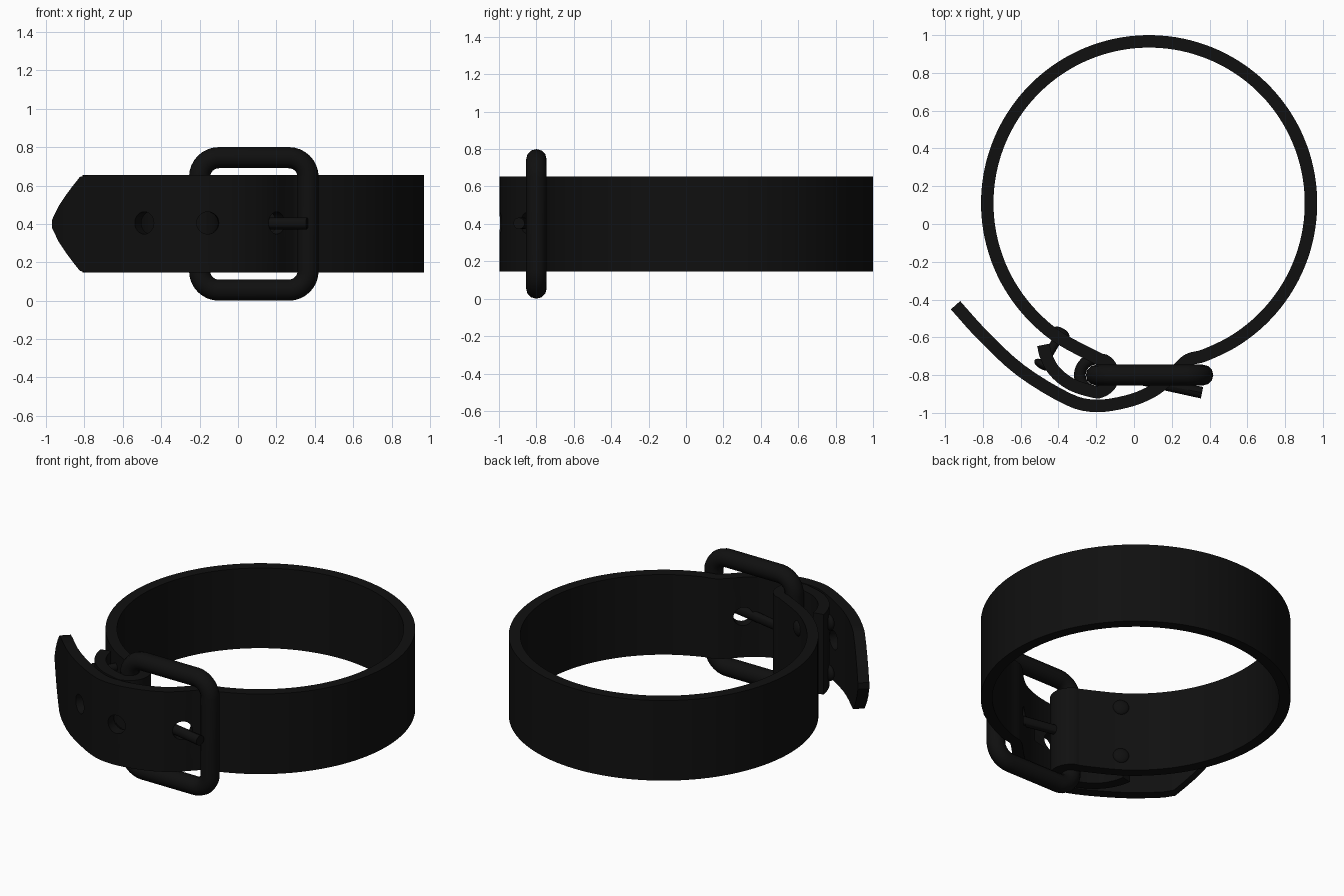
import bpy, bmesh, math
from mathutils import Vector

cube = bpy.data.objects.get("Cube")
if cube:
    bpy.data.objects.remove(cube, do_unlink=True)

MID = 0.4            # height of the strap's centre line
HALF = 0.254         # half strap width
THICK = 0.033        # half strap thickness
BAR = Vector((-0.2, -0.8))


def material(name, value):
    m = bpy.data.materials.new(name)
    m.use_nodes = True
    colour = (value, value, value, 1)
    m.diffuse_color = colour
    m.node_tree.nodes["Principled BSDF"].inputs["Base Color"].default_value = colour
    return m


BLACK = material("black", 0.005)


def select(ob):
    bpy.ops.object.select_all(action='DESELECT')
    ob.select_set(True)
    bpy.context.view_layer.objects.active = ob


def finish(ob, name):
    """Apply everything, name, colour and smooth the part."""
    select(ob)
    bpy.ops.object.convert(target='MESH')
    ob.name = name
    ob.data.materials.clear()
    ob.data.materials.append(BLACK)
    bpy.ops.object.shade_smooth_by_angle(angle=math.radians(35))
    return ob


def arc(centre, r, start, end, count):
    angles = [math.radians(start + (end - start) * i / (count - 1)) for i in range(count)]
    return [Vector((centre[0] + r * math.cos(a), centre[1] + r * math.sin(a))) for a in angles]


def smooth_path(points, steps):
    """Catmull-Rom curve through the points."""
    p = [points[0] * 2 - points[1]] + points + [points[-1] * 2 - points[-2]]
    out = []
    for a, b, c, d in zip(p, p[1:], p[2:], p[3:]):
        for i in range(steps):
            t = i / steps
            out.append(0.5 * (2 * b + (c - a) * t + (2 * a - 5 * b + 4 * c - d) * t * t
                              + (3 * b - a - 3 * c + d) * t ** 3))
    return out + [points[-1]]


def half_width(x):
    """Full strap width, narrowing to a blunt point at the free end."""
    if x > -0.8:
        return HALF
    u = min(1, (-0.8 - x) / 0.145)
    return 0.02 + 0.225 * (1 - u) ** 0.8


# Strap: folded end, wrap round the buckle bar, big loop, then the free end
fold = [Vector(p) for p in ((-0.48, -0.64), (-0.465, -0.70), (-0.42, -0.78), (-0.33, -0.85))]
wrap = arc(BAR, 0.089, -95, 85, 9)
loop = arc((0.08, 0.11), 0.857, 237, -70, 30)
tail = [Vector(p) for p in (
    (0.29, -0.718), (0.235, -0.765), (0.16, -0.84), (0.08, -0.895), (-0.04, -0.94),
    (-0.2, -0.963), (-0.35, -0.927), (-0.6, -0.775), (-0.8, -0.59), (-0.945, -0.43))]
path = smooth_path(fold + wrap + loop + tail, 4)

bm = bmesh.new()
rings = []
for i, p in enumerate(path):
    t = (path[min(i + 1, len(path) - 1)] - path[max(i - 1, 0)]).normalized()
    n = Vector((-t.y, t.x)) * THICK
    h = half_width(p.x)
    rings.append([bm.verts.new((p.x + s * n.x, p.y + s * n.y, MID + k * h))
                  for s, k in ((-1, -1), (1, -1), (1, 1), (-1, 1))])
for a, b in zip(rings, rings[1:]):
    for j in range(4):
        k = (j + 1) % 4
        bm.faces.new((a[j], a[k], b[k], b[j]))
bm.faces.new(rings[0])
bm.faces.new(rings[-1])
bmesh.ops.recalc_face_normals(bm, faces=bm.faces)
mesh = bpy.data.meshes.new("strap")
bm.to_mesh(mesh)
bm.free()
strap = bpy.data.objects.new("strap", mesh)
bpy.context.collection.objects.link(strap)


def rod(start, end, radius, sides=24):
    a, b = Vector(start), Vector(end)
    bpy.ops.mesh.primitive_cylinder_add(vertices=sides, radius=radius, depth=(b - a).length,
                                        location=(a + b) / 2)
    ob = bpy.context.object
    ob.rotation_mode = 'QUATERNION'
    ob.rotation_quaternion = (b - a).to_track_quat('Z', 'Y')
    return ob


# Punched holes in the free end, and the slot for the prong
cutters = []
for x in (-0.49, -0.15, 0.17):
    i = min((i for i in range(len(path)) if path[i].y < -0.81 and i > len(path) - 45),
            key=lambda i: abs(path[i].x - x))
    t = (path[i + 1] - path[i - 1]).normalized()
    n = Vector((-t.y, t.x, 0)) * 0.045
    c = Vector((path[i].x, path[i].y, MID + 0.005))
    cutters.append(rod(c - n, c + n, 0.058))
bpy.ops.mesh.primitive_cube_add(size=1, location=(-0.175, -0.793, MID))
cutters.append(bpy.context.object)
cutters[-1].scale = (0.33, 0.265, 0.11)
for c in cutters:
    c.hide_render = True
    mod = strap.modifiers.new("cut", 'BOOLEAN')
    mod.operation = 'DIFFERENCE'
    mod.solver = 'EXACT'
    mod.object = c
finish(strap, "strap")
for c in cutters:
    bpy.data.objects.remove(c, do_unlink=True)


def tube(name, points, radius, closed=False):
    cu = bpy.data.curves.new(name, 'CURVE')
    cu.dimensions = '3D'
    cu.bevel_depth = radius
    cu.bevel_resolution = 4
    cu.use_fill_caps = True
    sp = cu.splines.new('POLY')
    sp.points.add(len(points) - 1)
    for q, p in zip(sp.points, points):
        q.co = (*p, 1)
    sp.use_cyclic_u = closed
    ob = bpy.data.objects.new(name, cu)
    bpy.context.collection.objects.link(ob)
    return finish(ob, name)


# Buckle frame: rounded rectangle of round bar
corners = []
for cx, cz, start in ((0.265, 0.645, 0), (-0.1, 0.645, 90), (-0.1, 0.155, 180), (0.265, 0.155, 270)):
    corners += [(p.x, BAR.y, p.y) for p in arc((cx, cz), 0.1, start, start + 90, 9)]
tube("buckle_frame", corners, 0.055, True)

# Prong: ring round the bar, then a straight pin over the far bar
prong = arc(BAR, 0.087, 10, 360, 30) + [Vector((0.36, -0.893))]
tube("buckle_prong", [(p.x, p.y, MID + 0.003) for p in prong], 0.031)

# Rivets holding the folded end
inner, outer = Vector((-0.385, -0.575)), Vector((-0.485, -0.745))
for name, z in (("lower", MID - 0.16), ("upper", MID + 0.16)):
    a, b = inner.to_3d(), outer.to_3d()
    a.z = b.z = z
    finish(rod(a, b, 0.024), name + "_rivet_post")
    for end, p in (("inner", a), ("outer", b)):
        bpy.ops.mesh.primitive_uv_sphere_add(segments=24, ring_count=12, radius=0.048, location=p)
        head = bpy.context.object
        head.rotation_mode = 'QUATERNION'
        head.rotation_quaternion = (b - a).to_track_quat('Z', 'Y')
        head.scale.z = 0.5
        finish(head, f"{name}_rivet_{end}_head")
